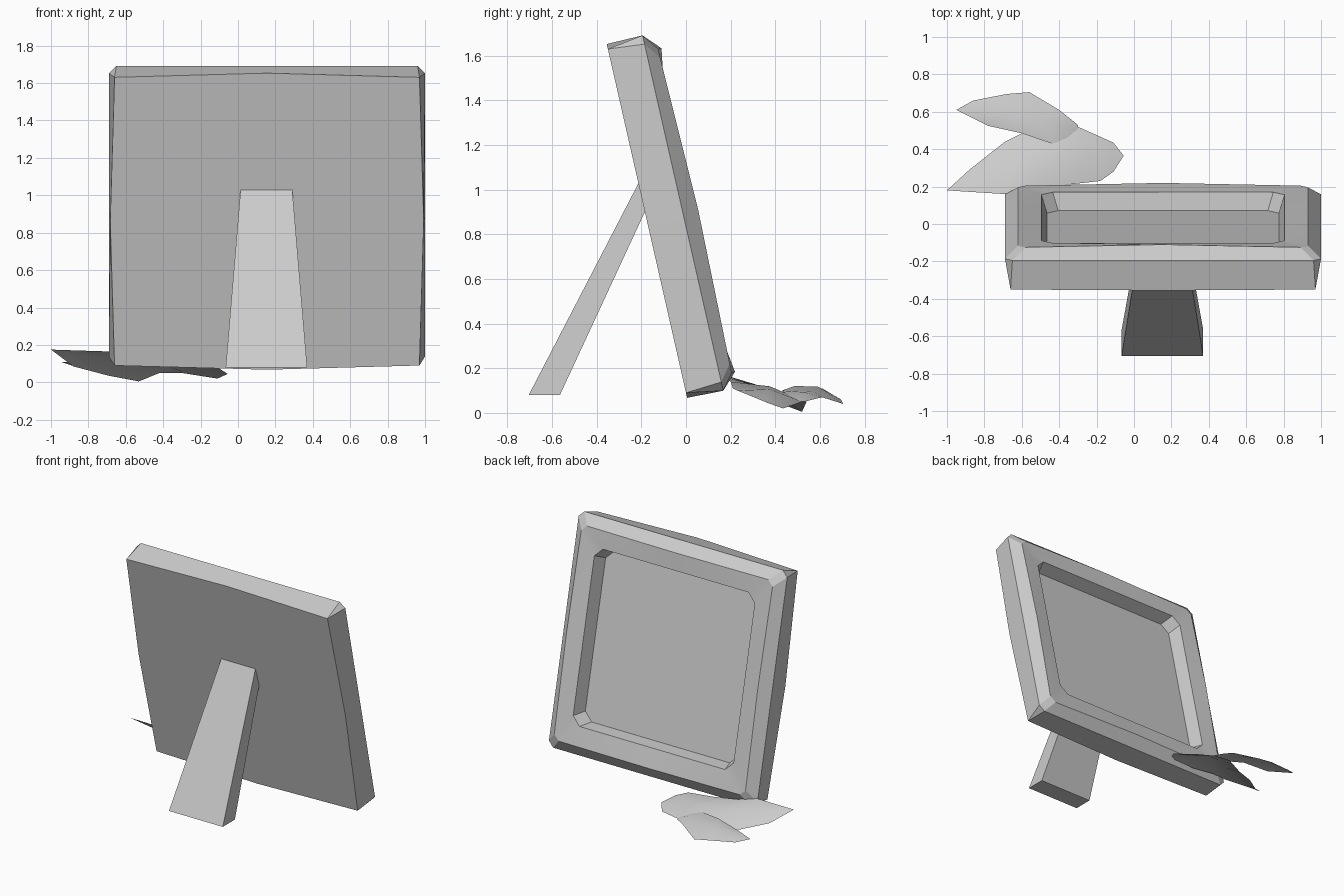
import bpy
import bmesh
import math
from mathutils import Matrix, Vector

default = bpy.data.objects.get("Cube")
if default:
    bpy.data.objects.remove(default, do_unlink=True)

# One plain grey for every part
grey = bpy.data.materials.new("light_grey")
GREY = (0.6, 0.6, 0.6, 1)
grey.use_nodes = True
grey.diffuse_color = GREY
grey.node_tree.nodes["Principled BSDF"].inputs["Base Color"].default_value = GREY


def finish(name, bm, smooth_angle=None):
    """Turn a bmesh into a named, coloured object."""
    mesh = bpy.data.meshes.new(name)
    bm.to_mesh(mesh)
    bm.free()
    obj = bpy.data.objects.new(name, mesh)
    bpy.context.collection.objects.link(obj)
    mesh.materials.append(grey)
    if smooth_angle:
        bpy.ops.object.select_all(action="DESELECT")
        obj.select_set(True)
        bpy.context.view_layer.objects.active = obj
        bpy.ops.object.shade_smooth_by_angle(angle=math.radians(smooth_angle))
    return obj


def frame_ring(bm, half, low, high, depth, chamfer, bow=0, lift=0):
    """Rectangle with chamfered corners and bowed side middles."""
    mid = (low + high) / 2
    tall = (high - low) / 2
    c = chamfer
    points = [
        (half, -tall + c, 0), (half + bow, 0, lift), (half, tall - c, 0),
        (half - c, tall, 0), (0, tall + bow, lift), (-half + c, tall, 0),
        (-half, tall - c, 0), (-half - bow, 0, lift), (-half, -tall + c, 0),
        (-half + c, -tall, 0), (0, -tall - bow, lift), (half - c, -tall, 0),
    ]
    return [bm.verts.new((x, depth + d, mid + z)) for x, z, d in points]


def bridge(bm, first, second):
    count = len(first)
    for i in range(count):
        j = (i + 1) % count
        bm.faces.new((first[i], first[j], second[j], second[i]))


# Leaning picture frame, from its back plate to the recessed panel
bm = bmesh.new()
rings = [
    frame_ring(bm, 0.815, 0, 1.58, 0, 0, bow=0.023),
    frame_ring(bm, 0.845, -0.028, 1.605, 0.165, 0.04),
    frame_ring(bm, 0.775, 0.043, 1.53, 0.22, 0.04, lift=0.015),
    frame_ring(bm, 0.65, 0.18, 1.405, 0.215, 0.06),
    frame_ring(bm, 0.62, 0.205, 1.385, 0.12, 0.06),
]
for outer, inner in zip(rings, rings[1:]):
    bridge(bm, outer, inner)
bm.faces.new(rings[0])
bm.faces.new(rings[-1])
bmesh.ops.remove_doubles(bm, verts=bm.verts, dist=0.001)
bmesh.ops.recalc_face_normals(bm, faces=bm.faces)
lean = Matrix.Rotation(math.atan2(0.35, 1.54), 4, "X")
bm.transform(Matrix.Translation((0.155, 0, 0.09)) @ lean)
finish("picture_frame", bm, 25)

# Tapered rear strut
bm = bmesh.new()
top = [bm.verts.new((0.152 + s * 0.138, y, 1.035)) for s, y in
       ((-1, -0.21), (1, -0.21), (1, -0.122), (-1, -0.122))]
foot = [bm.verts.new((0.152 + s * 0.218, y, 0.08)) for s, y in
        ((-1, -0.705), (1, -0.705), (1, -0.565), (-1, -0.565))]
bridge(bm, foot, top)
bm.faces.new(foot)
bm.faces.new(top)
bmesh.ops.recalc_face_normals(bm, faces=bm.faces)
finish("support_strut", bm)


def leaf(name, near, far, arch):
    """Thin leaf between two edges with a raised centre vein."""
    bm = bmesh.new()
    rows = []
    for i, (a, b) in enumerate(zip(near, far)):
        vein = (Vector(a) + Vector(b)) / 2
        vein.z += arch * math.sin(math.pi * i / (len(near) - 1))
        rows.append([bm.verts.new(p) for p in (a, vein, b)])
    for r, s in zip(rows, rows[1:]):
        for k in range(2):
            bm.faces.new((r[k], s[k], s[k + 1], r[k + 1]))
    bmesh.ops.remove_doubles(bm, verts=bm.verts, dist=0.001)
    bmesh.ops.recalc_face_normals(bm, faces=bm.faces)
    if sum(f.normal.z for f in bm.faces) < 0:
        bmesh.ops.reverse_faces(bm, faces=bm.faces)
    finish(name, bm, 50)


# Fallen leaves beside the frame, listed from tip to tip
leaf("large_leaf",
     [(-1, 0.18, 0.175), (-0.85, 0.17, 0.17), (-0.69, 0.16, 0.165),
      (-0.56, 0.2, 0.14), (-0.36, 0.21, 0.11), (-0.18, 0.23, 0.1),
      (-0.11, 0.28, 0.08), (-0.055, 0.365, 0.045)],
     [(-1, 0.18, 0.175), (-0.88, 0.29, 0.085), (-0.69, 0.44, 0.035),
      (-0.53, 0.52, 0.005), (-0.42, 0.54, 0.05), (-0.3, 0.52, 0.05),
      (-0.11, 0.435, 0.02), (-0.055, 0.365, 0.045)], 0.04)
leaf("small_leaf",
     [(-0.95, 0.61, 0.11), (-0.78, 0.525, 0.1), (-0.6, 0.485, 0.12),
      (-0.44, 0.43, 0.1), (-0.36, 0.45, 0.08), (-0.3, 0.48, 0.06)],
     [(-0.95, 0.61, 0.11), (-0.86, 0.66, 0.08), (-0.68, 0.695, 0.06),
      (-0.56, 0.705, 0.04), (-0.4, 0.61, 0.07), (-0.3, 0.53, 0.05)], 0.03)
